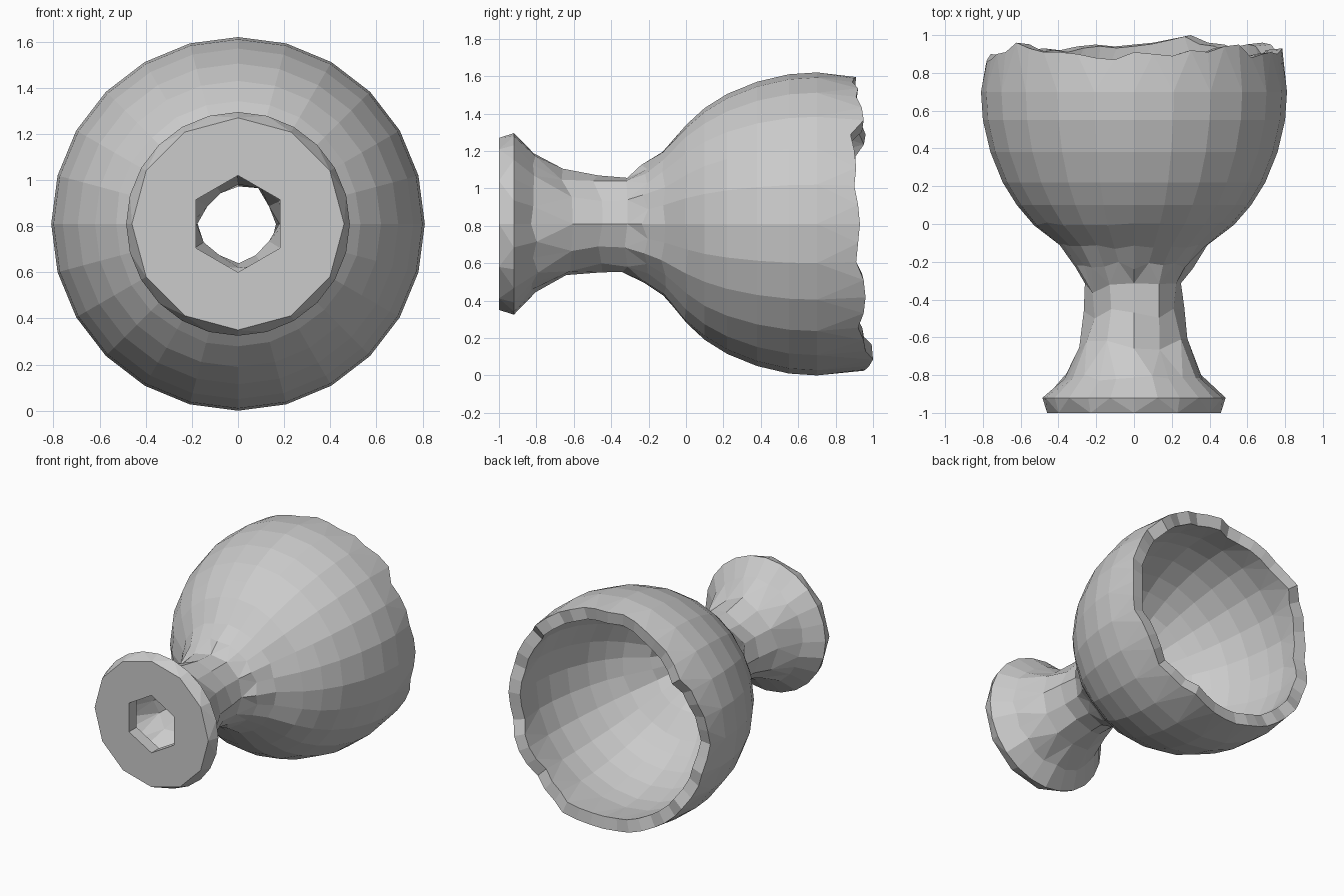
import bpy, bmesh, math, random

if "Cube" in bpy.data.objects:
    bpy.data.objects.remove(bpy.data.objects["Cube"])

random.seed(4)
AXIS_Z = 0.81

# Profile along y, from base hole to bowl: (y, radius, sides, jitter)
PROFILE = [
    (-1.00, 0.21, 6, 0.0), (-1.00, 0.46, 12, 0.0), (-0.92, 0.485, 24, 0.0),
    (-0.81, 0.37, 24, 0.008), (-0.64, 0.285, 12, 0.014), (-0.48, 0.254, 12, 0.014),
    (-0.34, 0.257, 12, 0.014), (-0.22, 0.31, 24, 0.008), (-0.12, 0.39, 24, 0.006),
    (0.00, 0.53, 24, 0.004), (0.10, 0.62, 24, 0.0), (0.22, 0.695, 24, 0.0),
    (0.38, 0.76, 24, 0.0), (0.55, 0.80, 24, 0.0), (0.70, 0.81, 24, 0.0),
]
# Broken rim heights, clockwise from the top
RIM = [.91, .90, .89, .92, .91, .94, .95, .88, .90, .91, .90, .92,
       .93, .92, .91, .95, .96, .95, .92, .95, .96, 1.0, .98, .96,
       .95, .94, .95, .94, .92, .93, .92, .94, .91, .89, .90, .87,
       .84, .86, .87, .90, .91, .96, .93, .91, .91, .90, .88, .87]


def ring(bm, ys, r, n, jitter=0.0):
    verts = []
    for i in range(n):
        a = 2 * math.pi * i / n
        y = ys[i] if isinstance(ys, list) else ys + random.uniform(-jitter, jitter) * 2.5
        rr = r + random.uniform(-jitter, jitter)
        verts.append(bm.verts.new((rr * math.sin(a), y, AXIS_Z + rr * math.cos(a))))
    return verts


def loft(bm, A, B):
    # Joins rings of equal count, or with a 1:2 / 2:1 ratio
    na, nb = len(A), len(B)
    a = lambda i: A[i % na]
    b = lambda i: B[i % nb]
    for i in range(min(na, nb)):
        j = 2 * i
        if na == nb:
            faces = [(a(i), a(i + 1), b(i + 1), b(i))]
        elif nb > na:
            faces = [(a(i), a(i + 1), b(j + 1)), (a(i), b(j + 1), b(j)),
                     (a(i + 1), b(j + 2), b(j + 1))]
        else:
            faces = [(a(j), a(j + 1), b(i)), (a(j + 1), b(i + 1), b(i)),
                     (a(j + 1), a(j + 2), b(i + 1))]
        for f in faces:
            bm.faces.new(f)


# Outer skin of the cup
bm = bmesh.new()
rings = [ring(bm, *p) for p in PROFILE]
rings.append(ring(bm, RIM, 0.785, 48))
for A, B in zip(rings, rings[1:]):
    loft(bm, A, B)
mesh = bpy.data.meshes.new("broken_cup")
bm.to_mesh(mesh)
bm.free()
cup = bpy.data.objects.new("broken_cup", mesh)
bpy.context.collection.objects.link(cup)

# Wall thickness, growing inward
wall = cup.modifiers.new("wall", 'SOLIDIFY')
wall.thickness = 0.088
wall.offset = -1
